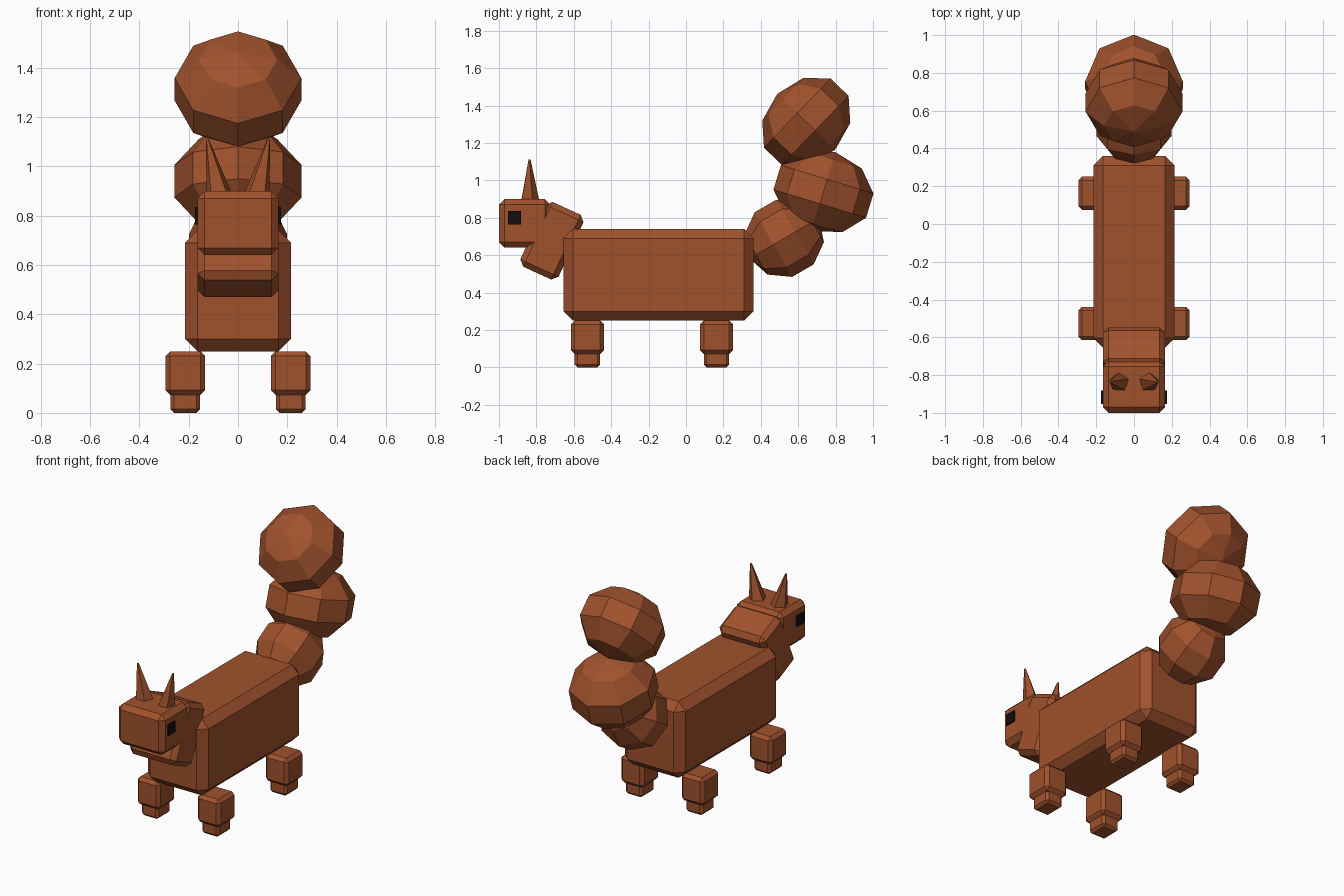
import bpy
import bmesh
import math
from mathutils import Matrix

if "Cube" in bpy.data.objects:
    bpy.data.objects.remove(bpy.data.objects["Cube"])


def material(name, rgb):
    m = bpy.data.materials.new(name)
    m.diffuse_color = (*rgb, 1)
    m.use_nodes = True
    m.node_tree.nodes["Principled BSDF"].inputs["Base Color"].default_value = m.diffuse_color
    return m


FUR = material("russet_fur", (0.352, 0.084, 0.026))
BLACK = material("eye_black", (0.008, 0.004, 0.005))


def finish(name, bm, mat, loc, rot=(0, 0, 0)):
    me = bpy.data.meshes.new(name)
    bm.to_mesh(me)
    bm.free()
    me.materials.append(mat)
    ob = bpy.data.objects.new(name, me)
    ob.location = loc
    ob.rotation_euler = rot
    bpy.context.collection.objects.link(ob)
    return ob


def box(name, loc, size, bevel=0.0, tilt=0.0, mat=FUR):
    """Box with chamfered edges, tilted about x."""
    bm = bmesh.new()
    bmesh.ops.create_cube(bm, size=1, matrix=Matrix.Diagonal((*size, 1)))
    if bevel:
        bmesh.ops.bevel(bm, geom=bm.edges[:], offset=bevel, segments=1,
                        affect='EDGES')
    return finish(name, bm, mat, loc, (math.radians(tilt), 0, 0))


def tuft(name, y, z, radius, half_height, tilt):
    """Squashed low-poly ball of the tail."""
    bm = bmesh.new()
    bmesh.ops.create_uvsphere(
        bm, u_segments=8, v_segments=5, radius=1,
        matrix=Matrix.Diagonal((radius, radius, half_height, 1)))
    finish(name, bm, FUR, (0, y, z), (math.radians(tilt), 0, 0))


# Body, neck and head
box("body", (0, -0.147, 0.495), (0.43, 1.015, 0.49), 0.05)
box("neck", (0, -0.717, 0.677), (0.33, 0.225, 0.38), 0.03, -24.5)
box("head", (0, -0.862, 0.77), (0.33, 0.276, 0.26), 0.03)

# Tail
tuft("tail_base", 0.525, 0.69, 0.21, 0.215, -60)
tuft("tail_middle", 0.735, 0.94, 0.272, 0.22, -17)
tuft("tail_tip", 0.643, 1.313, 0.270, 0.215, 46)

for side, s in (("left", -1), ("right", 1)):
    # Legs and paws
    for end, y in (("front", -0.527), ("back", 0.163)):
        box(f"{end}_{side}_leg", (s * 0.214, y, 0.161), (0.162, 0.176, 0.178), 0.02)
        box(f"{end}_{side}_paw", (s * 0.214, y, 0.055), (0.12, 0.136, 0.11), 0.015)

    # Eyes
    box(f"{side}_eye", (s * 0.169, -0.917, 0.80), (0.0098, 0.07, 0.07), mat=BLACK)

    # Pointed ears leaning outward
    bm = bmesh.new()
    bmesh.ops.create_cone(bm, cap_ends=True, segments=5, radius1=0.056,
                          radius2=0.006, depth=0.24)
    finish(f"{side}_ear", bm, FUR, (s * 0.1, -0.837, 0.993),
           (0, s * math.radians(12), 0))
